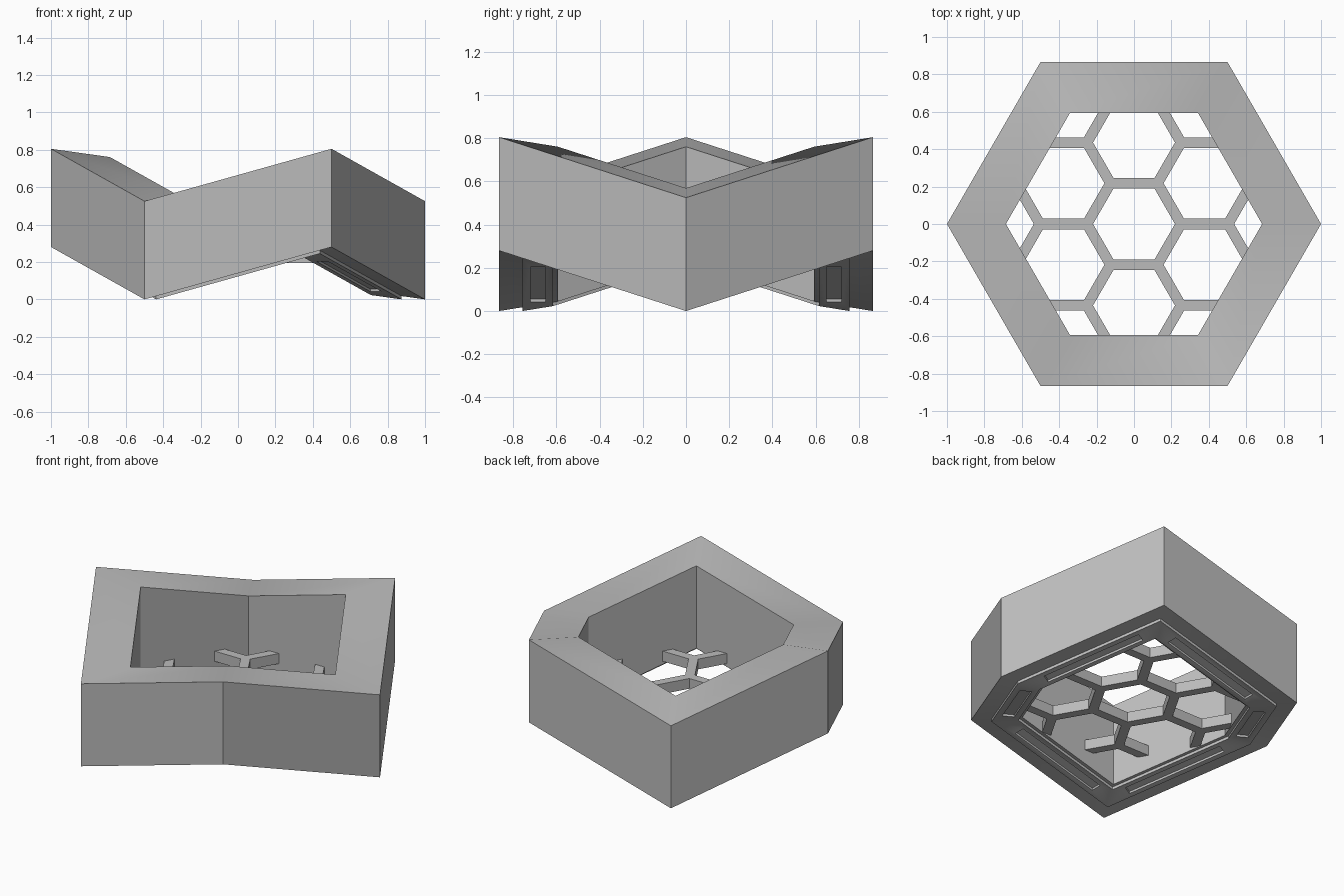
import bpy, bmesh, math
from math import cos, sin, pi

if "Cube" in bpy.data.objects:
    bpy.data.objects.remove(bpy.data.objects["Cube"])

AMP, MID, HEIGHT = 0.14, 0.14, 0.525   # corner rise, mean underside height, wall height
LIP = 0.0175                           # thickness of the raised underside lip

gray = bpy.data.materials.new("light_gray")
gray.diffuse_color = (0.5, 0.5, 0.5, 1)
gray.use_nodes = True
gray.node_tree.nodes["Principled BSDF"].inputs["Base Color"].default_value = gray.diffuse_color


def make_object(name, bm):
    bmesh.ops.recalc_face_normals(bm, faces=bm.faces)
    mesh = bpy.data.meshes.new(name)
    bm.to_mesh(mesh)
    bm.free()
    ob = bpy.data.objects.new(name, mesh)
    bpy.context.collection.objects.link(ob)
    mesh.materials.append(gray)
    return ob


def prism(bm, lower, upper):
    """Closed solid between two matching loops of points."""
    a = [bm.verts.new(p) for p in lower]
    b = [bm.verts.new(p) for p in upper]
    n = len(a)
    bm.faces.new(a[::-1])
    bm.faces.new(b)
    for i in range(n):
        j = (i + 1) % n
        bm.faces.new((a[i], a[j], b[j], b[i]))


def hexagon(cx, cy, r, z):
    return [(cx + r * cos(k * pi / 3), cy + r * sin(k * pi / 3), z) for k in range(6)]


def cut(ob, cutter):
    cutter.hide_render = True
    mod = ob.modifiers.new("cut", 'BOOLEAN')
    mod.object = cutter
    mod.operation = 'DIFFERENCE'
    mod.solver = 'EXACT'
    bpy.context.view_layer.objects.active = ob
    bpy.ops.object.modifier_apply(modifier=mod.name)
    bpy.data.objects.remove(cutter)


# Wavy hexagonal frame: a cross-section of (radius, height offset) swept round six corners
profile = [(1, 0), (1, HEIGHT), (0.685, HEIGHT), (0.685, 0),
           (0.71, 0), (0.71, -LIP), (0.875, -LIP), (0.875, 0)]
bm = bmesh.new()
rings = []
for k in range(6):
    wave = AMP if k % 2 else -AMP
    rings.append([bm.verts.new((r * cos(k * pi / 3), r * sin(k * pi / 3), MID + wave * r + dz))
                  for r, dz in profile])
for k in range(6):
    p, q = rings[k], rings[(k + 1) % 6]
    for i in range(len(profile)):
        j = (i + 1) % len(profile)
        bm.faces.new((p[i], p[j], q[j], q[i]))
frame = make_object("frame", bm)

# Long slots in the underside lip, one per side, sloping with the frame
bm = bmesh.new()
for k in range(6):
    ang = pi / 6 + k * pi / 3
    slope = 2 * AMP * (-1 if k % 2 else 1)

    def corner(t, d, dz):
        return (d * cos(ang) - t * sin(ang), d * sin(ang) + t * cos(ang), MID + slope * t + dz)

    plan = [(-0.29, 0.65), (0.29, 0.65), (0.29, 0.72), (-0.29, 0.72)]
    prism(bm, [corner(t, d, -0.04) for t, d in plan], [corner(t, d, -0.004) for t, d in plan])
cut(frame, make_object("slot_cutter", bm))

# Flat honeycomb grille inside the frame
bm = bmesh.new()
prism(bm, hexagon(0, 0, 0.688, 0.195), hexagon(0, 0, 0.688, 0.26))
grille = make_object("honeycomb_grille", bm)

bm = bmesh.new()
pitch = 0.4355
for i in range(-2, 3):
    for j in range(-2, 3):
        if abs(i + j) <= 2:
            cx, cy = i * pitch * math.sqrt(3) / 2, (j + i / 2) * pitch
            prism(bm, hexagon(cx, cy, 0.219, 0.1), hexagon(cx, cy, 0.219, 0.4))
cut(grille, make_object("hole_cutter", bm))

# Soft creases between frame sides, crisp edges elsewhere
for ob in (frame, grille):
    bpy.ops.object.select_all(action='DESELECT')
    ob.select_set(True)
    bpy.context.view_layer.objects.active = ob
    bpy.ops.object.shade_smooth_by_angle(angle=math.radians(30))
